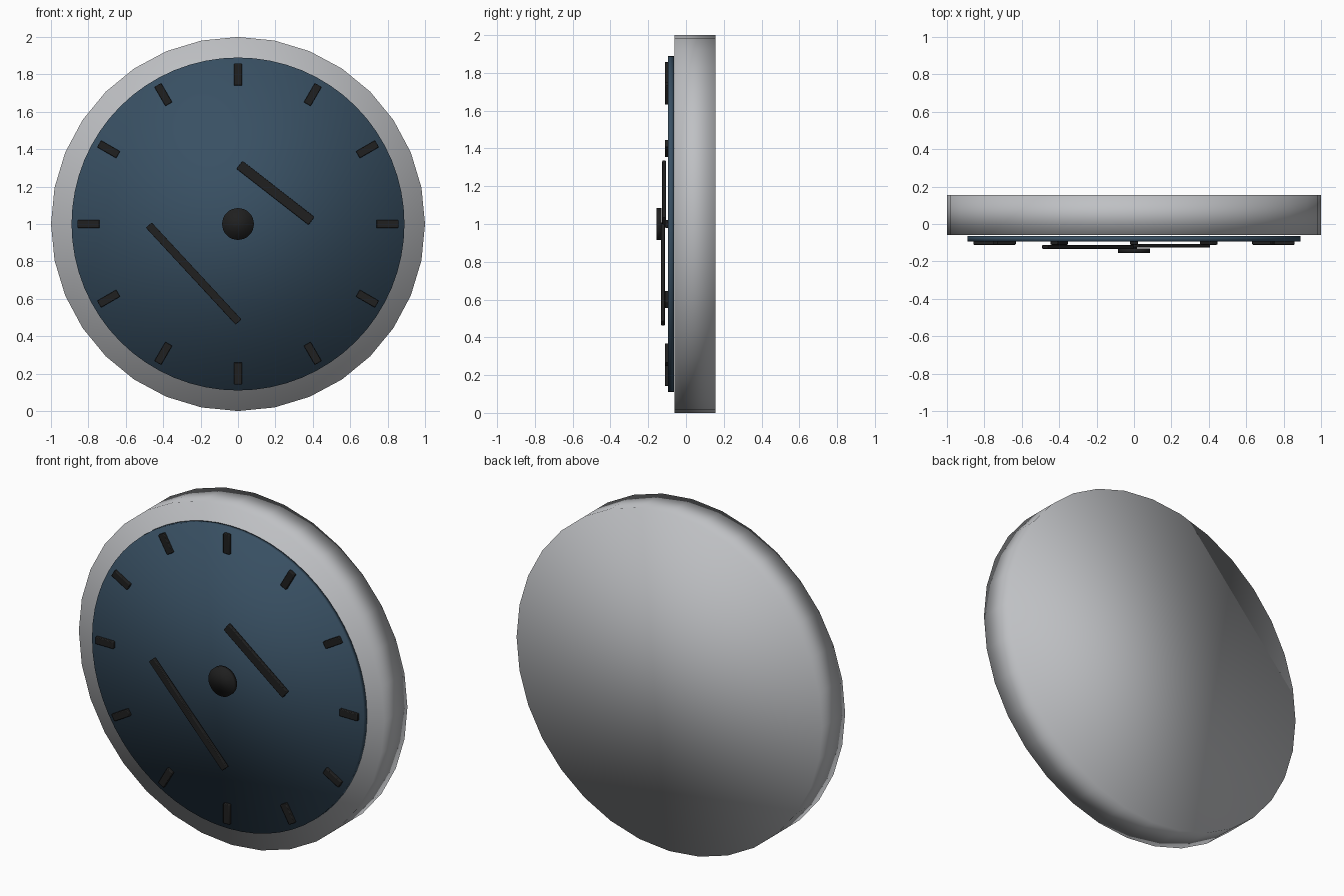
import bpy
from math import pi, sin, cos, atan2, hypot

cube = bpy.data.objects.get("Cube")
if cube:
    bpy.data.objects.remove(cube, do_unlink=True)


def material(name, color):
    m = bpy.data.materials.new(name)
    m.use_nodes = True
    m.diffuse_color = (*color, 1)
    m.node_tree.nodes["Principled BSDF"].inputs["Base Color"].default_value = (*color, 1)
    return m


SILVER = material("silver_grey", (0.52, 0.53, 0.55))
BLUE = material("slate_blue", (0.04, 0.08, 0.125))
BLACK = material("soft_black", (0.014, 0.014, 0.014))
CENTRE_Z = 1.0


def disc(name, radius, front, back, sides, mat):
    """Soft-shaded disc lying in the clock plane, between two depths."""
    bpy.ops.mesh.primitive_cylinder_add(
        vertices=sides, radius=radius, depth=back - front,
        location=(0, (front + back) / 2, CENTRE_Z), rotation=(pi / 2, 0, 0))
    ob = bpy.context.object
    ob.name = name
    ob.data.materials.append(mat)
    bpy.ops.object.shade_smooth()
    return ob


def bar(name, start, end, width, front, back):
    """Slim bevelled bar between two (x, z) points."""
    dx, dz = end[0] - start[0], end[1] - start[1]
    bpy.ops.mesh.primitive_cube_add(
        size=1, location=((start[0] + end[0]) / 2, (front + back) / 2, (start[1] + end[1]) / 2),
        rotation=(0, -atan2(dz, dx), 0))
    ob = bpy.context.object
    ob.name = name
    ob.scale = (hypot(dx, dz), back - front, width)
    bpy.ops.object.transform_apply(location=False, rotation=False, scale=True)
    ob.data.materials.append(BLACK)
    bevel = ob.modifiers.new("soft_edges", "BEVEL")
    bevel.width = 0.004
    bevel.segments = 2
    bpy.ops.object.shade_smooth_by_angle()
    return ob


# Case, dial and centre cap
disc("case", 1.0, -0.06, 0.156, 32, SILVER)
disc("dial", 0.89, -0.094, -0.064, 64, BLUE)
disc("centre_cap", 0.085, -0.156, -0.13, 32, BLACK)

# Twelve hour markers
for i in range(12):
    a = i * pi / 6
    inner, outer = [(r * sin(a), CENTRE_Z + r * cos(a)) for r in (0.74, 0.858)]
    bar(f"hour_marker_{i + 1}", inner, outer, 0.042, -0.111, -0.09)

# Hands, floating clear of the centre
bar("hour_hand", (0.008, 1.316), (0.393, 1.016), 0.053, -0.126, -0.106)
bar("minute_hand", (-0.477, 0.994), (0.003, 0.476), 0.042, -0.133, -0.112)
